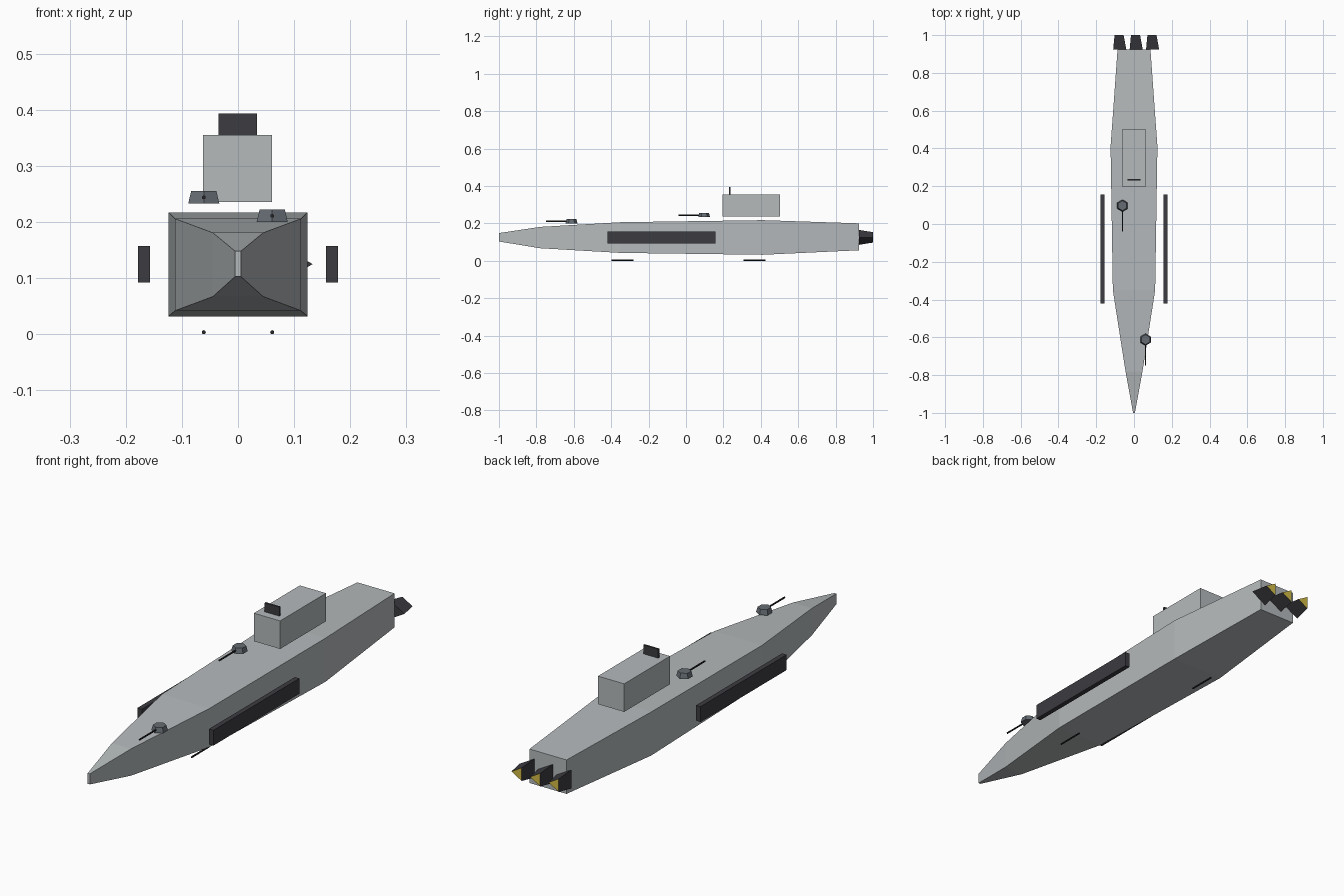
import bpy, bmesh
from math import pi
from mathutils import Matrix, Vector

if "Cube" in bpy.data.objects:
    bpy.data.objects.remove(bpy.data.objects["Cube"], do_unlink=True)


def material(name, rgb):
    m = bpy.data.materials.new(name)
    m.use_nodes = True
    m.diffuse_color = (*rgb, 1)
    m.node_tree.nodes["Principled BSDF"].inputs["Base Color"].default_value = (*rgb, 1)
    return m


HULL = material("hull grey", (0.46, 0.49, 0.50))
DARK = material("charcoal", (0.045, 0.044, 0.052))
STEEL = material("turret steel", (0.13, 0.15, 0.17))
BLACK = material("gunmetal black", (0.02, 0.02, 0.023))
GLOW = material("engine yellow", (0.65, 0.50, 0.06))


def finish(name, bm, mat):
    bmesh.ops.recalc_face_normals(bm, faces=bm.faces)
    me = bpy.data.meshes.new(name)
    bm.to_mesh(me)
    bm.free()
    me.materials.append(mat)
    ob = bpy.data.objects.new(name, me)
    bpy.context.collection.objects.link(ob)
    return ob


def box(name, lo, hi, mat):
    lo, hi = Vector(lo), Vector(hi)
    bm = bmesh.new()
    bmesh.ops.create_cube(bm, size=1, matrix=Matrix.Translation((lo + hi) / 2)
                          @ Matrix.Diagonal((*(hi - lo), 1)))
    return finish(name, bm, mat)


def frustum(name, sides, r1, r2, length, centre, mat, along_y=False):
    """Tapered prism; r1 is the low (or front) end."""
    bm = bmesh.new()
    turn = Matrix.Rotation(-pi / 2, 4, "X") if along_y else Matrix()
    bmesh.ops.create_cone(bm, cap_ends=True, segments=sides, radius1=r1, radius2=r2,
                          depth=length, matrix=Matrix.Translation(centre) @ turn)
    return finish(name, bm, mat)


# Hull: rectangular sections (y, half width, bottom, top) joined bow to stern
sections = [(-1, .005, .103, .148), (-.78, .045, .067, .181), (-.35, .112, .042, .206),
            (.41, .124, .032, .217), (.925, .087, .056, .2)]
bm = bmesh.new()
rings = [[bm.verts.new(p) for p in ((-w, y, b), (w, y, b), (w, y, t), (-w, y, t))]
         for y, w, b, t in sections]
for a, b in zip(rings, rings[1:]):
    for i in range(4):
        j = (i + 1) % 4
        bm.faces.new((a[i], a[j], b[j], b[i]))
bm.faces.new(rings[0])
bm.faces.new(rings[-1])
finish("hull", bm, HULL)

# Bridge block and its scanner plate
box("bridge", (-.062, .195, .236), (.061, .503, .355), HULL)
box("bridge_scanner", (-.035, .229, .355), (.034, .237, .393), DARK)

# Side armour panels
for side, s in (("left", 1), ("right", -1)):
    box(side + "_side_panel", (s * .1675 - .0105, -.42, .092),
        (s * .1675 + .0105, .157, .157), DARK)

# Deck turrets: hexagonal base with a forward barrel
for label, x, y, z in (("fore", .061, -.612, .2), ("aft", -.061, .097, .233)):
    frustum(label + "_turret", 6, .032, .026, .022, (x, y, z + .011), STEEL)
    frustum(label + "_turret_barrel", 8, .0035, .0035, .136, (x, y - .068, z + .011),
            BLACK, True)

# Rods slung below the keel
for label, x, y in (("fore", .061, -.34), ("aft", -.061, .367)):
    frustum(label + "_keel_rod", 8, .0036, .0036, .117, (x, y, .0036), BLACK, True)

# Engines: three-sided tapering nozzles with glowing end caps
for label, x in (("left", .087), ("centre", 0), ("right", -.087)):
    nozzle = frustum(label + "_engine", 3, .046, .032, .075, (x, .9625, .125), DARK, True)
    # Point one corner to +x and colour the rear face
    me = nozzle.data
    me.materials.append(GLOW)
    tip = max(me.vertices, key=lambda v: v.co.x).co
    if abs(tip.z - .125) > .005:
        me.transform(Matrix.Translation((x, 0, .125)) @ Matrix.Rotation(pi / 2, 4, "Y")
                     @ Matrix.Translation((-x, 0, -.125)))
        if max(v.co.x - x for v in me.vertices) < .044:
            me.transform(Matrix.Translation((2 * x, 0, 0)) @ Matrix.Diagonal((-1, 1, 1, 1)))
            me.flip_normals()
    for p in me.polygons:
        p.material_index = int(p.normal.y > .9)
